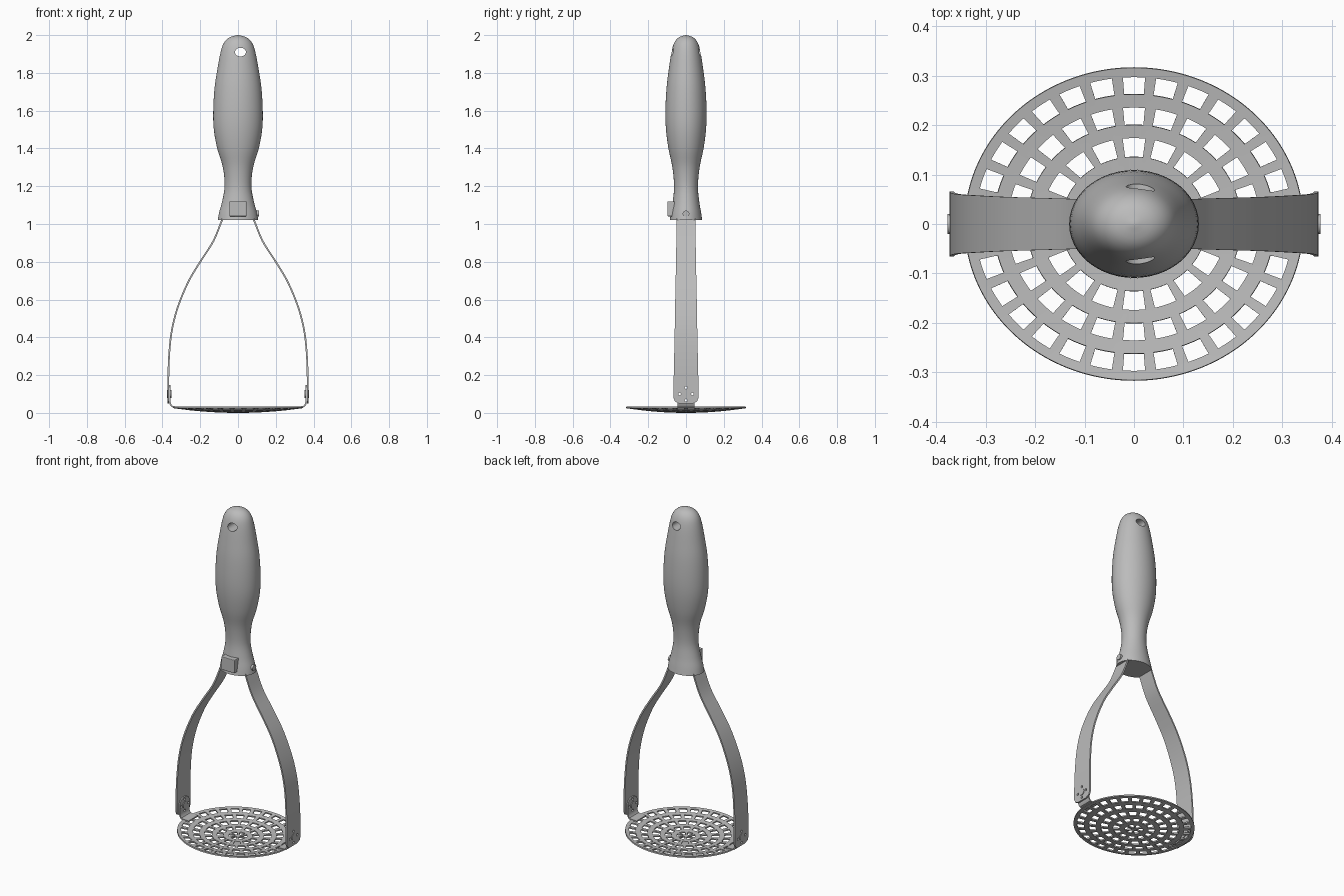
import bpy, bmesh, math
from mathutils import Matrix, Vector

cube = bpy.data.objects.get("Cube")
if cube:
    bpy.data.objects.remove(cube, do_unlink=True)

grey = bpy.data.materials.new("satin_grey")
grey.use_nodes = True
grey.diffuse_color = (0.5, 0.5, 0.5, 1)
grey.node_tree.nodes["Principled BSDF"].inputs["Base Color"].default_value = (0.5, 0.5, 0.5, 1)


def make(name, bm):
    bmesh.ops.recalc_face_normals(bm, faces=bm.faces)
    mesh = bpy.data.meshes.new(name)
    bm.to_mesh(mesh)
    bm.free()
    mesh.materials.append(grey)
    obj = bpy.data.objects.new(name, mesh)
    bpy.context.collection.objects.link(obj)
    return obj


def activate(obj):
    bpy.ops.object.select_all(action='DESELECT')
    obj.select_set(True)
    bpy.context.view_layer.objects.active = obj


def modify(obj, kind, **settings):
    activate(obj)
    mod = obj.modifiers.new(kind.lower(), kind)
    for key, value in settings.items():
        setattr(mod, key, value)
    bpy.ops.object.modifier_apply(modifier=mod.name)


def smooth(obj, degrees=35):
    activate(obj)
    bpy.ops.object.shade_smooth_by_angle(angle=math.radians(degrees))


def add_cylinder(bm, centre, axis, depth, ra, rb, segments=24):
    # elliptical cylinder along x or y
    turn = Matrix.Rotation(math.pi / 2, 4, 'Y' if axis == 'X' else 'X')
    size = Matrix.Diagonal((1, ra, rb, 1) if axis == 'X' else (ra, 1, rb, 1))
    bmesh.ops.create_cone(bm, cap_ends=True, segments=segments, radius1=1, radius2=1,
                          depth=depth, matrix=Matrix.Translation(centre) @ size @ turn)


def cut(obj, cutter):
    modify(obj, 'BOOLEAN', operation='DIFFERENCE', solver='EXACT', object=cutter)


def spline(points, steps=4):
    # smooth curve through the points
    pts = [Vector(p) for p in points]
    pts = [pts[0]] + pts + [pts[-1]]
    out = []
    for a, b, c, d in zip(pts, pts[1:], pts[2:], pts[3:]):
        for s in range(steps):
            t = s / steps
            out.append(0.5 * (2 * b + (c - a) * t + (2 * a - 5 * b + 4 * c - d) * t * t
                              + (3 * b - a - 3 * c + d) * t ** 3))
    return out + [pts[-1]]


# Handle: oval sections (half width, half depth, height)
sections = spline([(.107, .086, 1.02), (.1, .08, 1.06), (.084, .07, 1.12), (.071, .063, 1.2),
                   (.08, .072, 1.3), (.11, .093, 1.4), (.128, .106, 1.5), (.131, .109, 1.6),
                   (.124, .103, 1.72), (.109, .091, 1.82), (.092, .077, 1.91),
                   (.074, .062, 1.96), (.045, .038, 1.988), (.004, .003, 2.0)])
bm = bmesh.new()
SEG = 48
rings = [[bm.verts.new((a * math.cos(math.tau * i / SEG), b * math.sin(math.tau * i / SEG), z))
          for i in range(SEG)] for a, b, z in sections]
for low, high in zip(rings, rings[1:]):
    for i in range(SEG):
        j = (i + 1) % SEG
        bm.faces.new((low[i], low[j], high[j], high[i]))
bm.faces.new(rings[0])
bm.faces.new(rings[-1])
handle = make("handle", bm)

# Hanging hole through the handle
bm = bmesh.new()
add_cylinder(bm, (.013, 0, 1.91), 'Y', .6, .029, .023, 32)
cutter = make("hanging_hole_cutter", bm)
cut(handle, cutter)
bpy.data.objects.remove(cutter, do_unlink=True)
smooth(handle)

# Square button on the front of the collar
bm = bmesh.new()
bmesh.ops.create_cube(bm, size=1, matrix=Matrix.Translation((0, -.07, 1.08))
                      @ Matrix.Diagonal((.09, .056, .08, 1)))
button = make("front_button", bm)
modify(button, 'BEVEL', width=.004, segments=2)

# Pin on one side of the collar
bm = bmesh.new()
add_cylinder(bm, (.09, 0, 1.055), 'X', .04, .018, .016)
smooth(make("collar_pin", bm))


# Bent strip: path in x and z with a half width, thickened inward
def strip(name, side, path, thickness):
    bm = bmesh.new()
    rows = [[bm.verts.new((side * x, y, z)) for y in (-w, w)] for x, w, z in path]
    for p, q in zip(rows, rows[1:]):
        bm.faces.new((p[0], p[1], q[1], q[0]))
    obj = make(name, bm)
    modify(obj, 'SOLIDIFY', thickness=thickness, offset=0)
    return obj


arm_path = spline([(.06, .049, 1.08), (.085, .05, 1.02), (.13, .051, .91), (.2, .053, .8),
                   (.265, .055, .69), (.322, .058, .55), (.353, .06, .42),
                   (.366, .063, .28), (.369, .066, .15)])
arm_path += [Vector(p) for p in ((.369, .066, .08), (.369, .058, .06), (.369, .035, .049))]
tab_path = [(.3, .045, .03), (.335, .045, .031), (.35, .045, .035), (.358, .045, .046),
            (.361, .045, .06), (.361, .045, .12), (.361, .036, .138), (.361, .018, .147)]

# Small holes around each rivet
bm = bmesh.new()
for k in range(4):
    a = k * math.pi / 2
    add_cylinder(bm, (0, .034 * math.cos(a), .1 + .034 * math.sin(a)), 'X', 1, .007, .007, 12)
cutter = make("rivet_hole_cutter", bm)

for side, label in ((1, "left"), (-1, "right")):
    arm = strip(label + "_arm", side, arm_path, .009)
    tab = strip(label + "_plate_tab", side, tab_path, .008)
    for part in (arm, tab):
        cut(part, cutter)
        smooth(part)
    bm = bmesh.new()
    add_cylinder(bm, (side * .365, 0, .1), 'X', .024, .02, .02)
    smooth(make(label + "_rivet", bm))
bpy.data.objects.remove(cutter, do_unlink=True)

# Perforated mashing plate: oval, slightly dished, rings of slots
RX, RY, N = .342, .316, 360
radii = [.05, .15, .24, .345, .43, .55, .635, .745, .83, .94, 1]
slots = {0: 6, 2: 12, 4: 18, 6: 24, 8: 30}
bm = bmesh.new()
grid = [[bm.verts.new((RX * r * math.sin(math.tau * i / N), RY * r * math.cos(math.tau * i / N),
                       .008 + .025 * r * r)) for i in range(N)] for r in radii]
for band in range(len(radii) - 1):
    count = slots.get(band)
    for i in range(N):
        if count:
            place = ((i + .5) * count / N + .5) % 1
            if abs(place - .5) < .335:
                continue
        j = (i + 1) % N
        bm.faces.new((grid[band][i], grid[band + 1][i], grid[band + 1][j], grid[band][j]))
bm.faces.new(grid[0])
for v in [v for v in bm.verts if not v.link_faces]:
    bm.verts.remove(v)
plate = make("mashing_plate", bm)
if plate.data.polygons[0].normal.z < 0:
    plate.data.flip_normals()
modify(plate, 'SOLIDIFY', thickness=.008, offset=-1)
smooth(plate)
